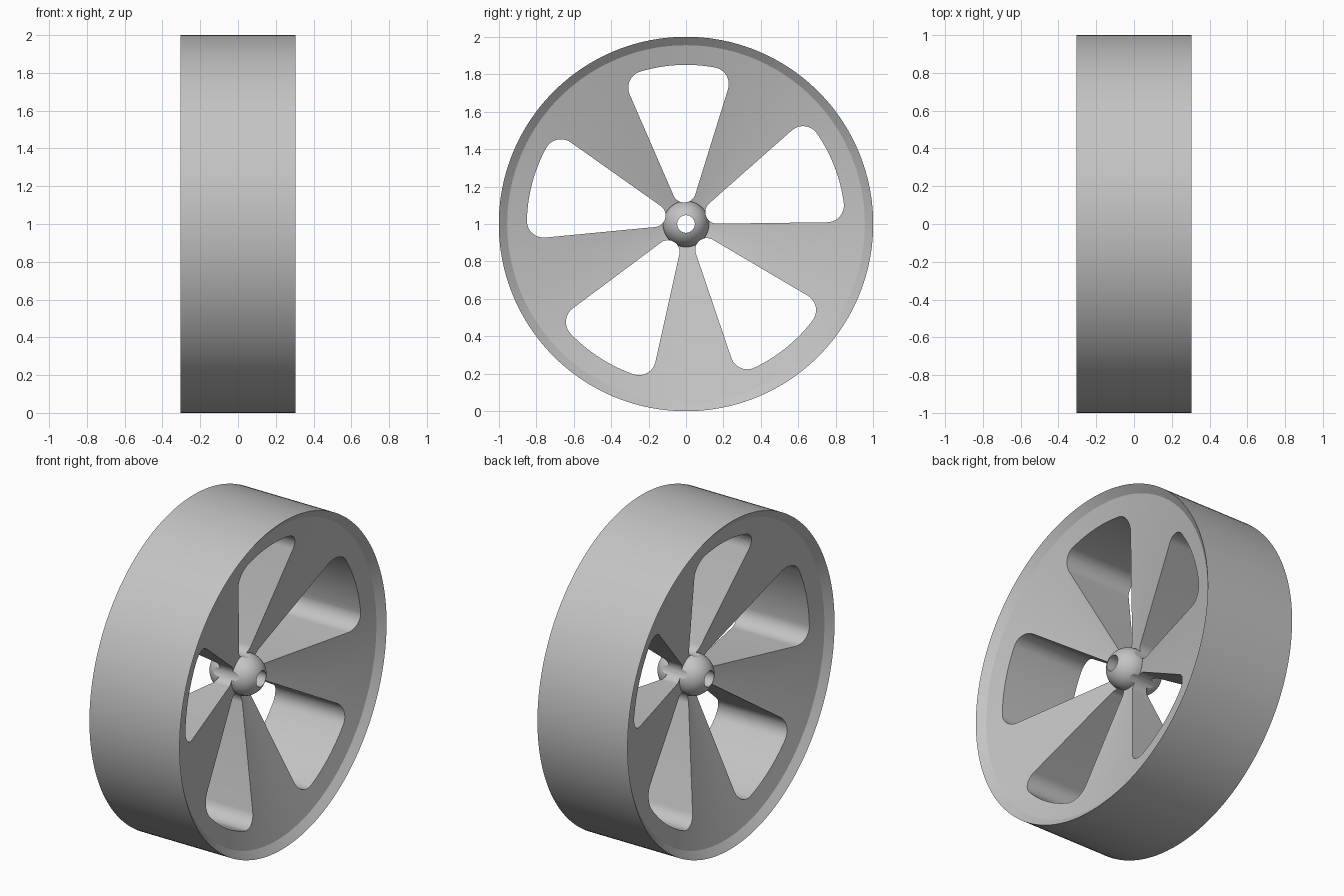
import bpy, bmesh, math
from math import sin, cos, pi, radians
from mathutils import Matrix, Vector

if "Cube" in bpy.data.objects:
    bpy.data.objects.remove(bpy.data.objects["Cube"], do_unlink=True)

grey = bpy.data.materials.new("light grey")
grey.use_nodes = True
colour = (0.55, 0.55, 0.55, 1)
grey.diffuse_color = colour
grey.node_tree.nodes["Principled BSDF"].inputs["Base Color"].default_value = colour

SEGMENTS = 160
HOLES = 5
FIRST_HOLE = radians(21.1)


def make_object(name, bm):
    bmesh.ops.recalc_face_normals(bm, faces=bm.faces)
    mesh = bpy.data.meshes.new(name)
    bm.to_mesh(mesh)
    bm.free()
    mesh.materials.append(grey)
    ob = bpy.data.objects.new(name, mesh)
    bpy.context.collection.objects.link(ob)
    return ob


def arc(centre, radius, start, end, steps):
    return [(centre[0] + radius * cos(start + (end - start) * i / steps),
             centre[1] + radius * sin(start + (end - start) * i / steps))
            for i in range(steps + 1)]


# Wheel: half profile (x, radius) from bore to rim, mirrored and lathed about x
bore, ball, ball_x = 0.047, 0.123, 0.043
half = arc((ball_x, 0), ball, math.asin(bore / ball), pi / 2, 12)
half += [(0.268, 0.955), (0.305, 1.0)]
profile = half + [(-x, r) for x, r in reversed(half)]

bm = bmesh.new()
rings = [[bm.verts.new((x, r * cos(2 * pi * i / SEGMENTS), r * sin(2 * pi * i / SEGMENTS)))
          for i in range(SEGMENTS)] for x, r in profile]
for a, b in zip(rings, rings[1:] + rings[:1]):
    for i in range(SEGMENTS):
        j = (i + 1) % SEGMENTS
        bm.faces.new((a[i], a[j], b[j], b[i]))
bm.transform(Matrix.Translation((0, 0, 1)))
wheel = make_object("spoked_wheel", bm)

# Window outline: rounded wedge with a small inner end and a curved outer side
corner_r, corner_at, spread = 0.09, 0.76, radians(13.6)
inner_r, inner_at = 0.062, 0.177
edge = spread + math.asin(corner_r / corner_at)
corner = (corner_at * cos(spread), corner_at * sin(spread))
upper = arc((0, 0), corner_at + corner_r, 0, spread, 10)
upper += arc(corner, corner_r, spread, edge + pi / 2, 12)[1:]
upper += arc((inner_at, 0), inner_r, edge + pi / 2, pi, 10)
outline = upper + [(u, -v) for u, v in reversed(upper[1:-1])]

# Window cutters: five prisms around the axle
bm = bmesh.new()
for k in range(HOLES):
    t = FIRST_HOLE + k * 2 * pi / HOLES
    face = bm.faces.new([bm.verts.new((-0.5, u * cos(t) - v * sin(t),
                                       1 + u * sin(t) + v * cos(t))) for u, v in outline])
    moved = bmesh.ops.extrude_face_region(bm, geom=[face], use_keep_orig=True)["geom"]
    bmesh.ops.translate(bm, vec=Vector((1, 0, 0)),
                        verts=[g for g in moved if isinstance(g, bmesh.types.BMVert)])
cutter = make_object("window_cutter", bm)
cutter.hide_render = True

# Cut the windows, then shade smooth with sharp edges kept
cut = wheel.modifiers.new("windows", 'BOOLEAN')
cut.operation = 'DIFFERENCE'
cut.solver = 'EXACT'
cut.object = cutter
bpy.ops.object.select_all(action='DESELECT')
wheel.select_set(True)
bpy.context.view_layer.objects.active = wheel
bpy.ops.object.modifier_apply(modifier=cut.name)
bpy.data.objects.remove(cutter, do_unlink=True)
bpy.ops.object.shade_smooth_by_angle(angle=radians(20))
